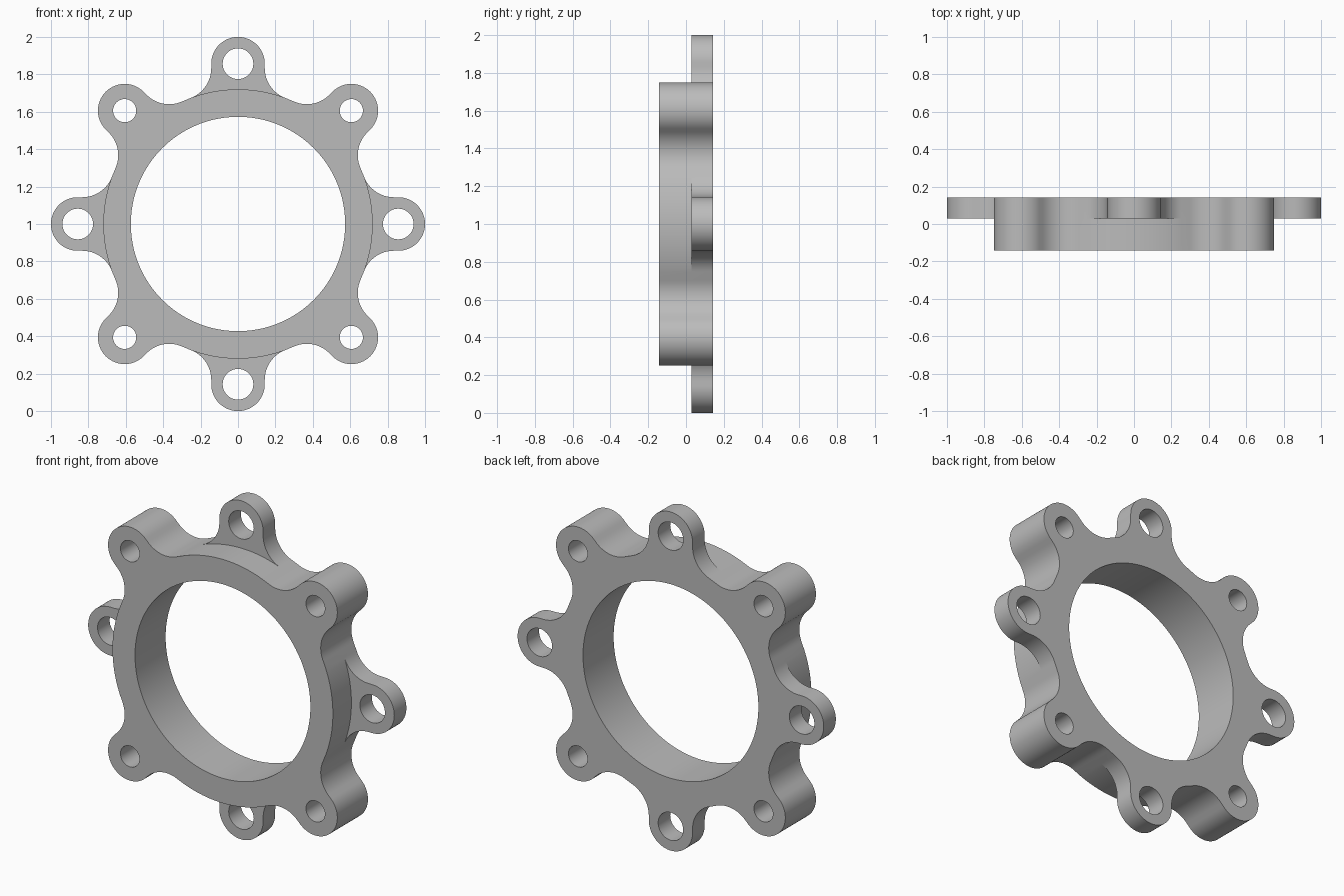
import bpy
import bmesh
from math import sin, cos, pi, hypot, sqrt, atan2
from mathutils import Matrix, Vector

cube = bpy.data.objects.get("Cube")
if cube:
    bpy.data.objects.remove(cube, do_unlink=True)

RING, BORE = 0.72, 0.573          # ring radii
PITCH, EAR, FILLET = 0.857, 0.143, 0.17
FRONT, STEP, BACK = -0.143, 0.03, 0.143
LUG_HOLE, TAB_HOLE = 0.062, 0.082


def arc(cx, cz, r, a0, a1, n):
    return [Vector((cx + r * cos(a0 + (a1 - a0) * i / n),
                    cz + r * sin(a0 + (a1 - a0) * i / n))) for i in range(n + 1)]


def circle(cx, cz, r, n):
    return arc(cx, cz, r, 0, 2 * pi, n)[:-1]


def turned(points, angle):
    return [Matrix.Rotation(angle, 2) @ p for p in points]


# One rounded ear along +x, with concave fillets running into the ring
side = EAR + FILLET
reach = sqrt((RING + FILLET) ** 2 - side ** 2)
spread = atan2(side, reach)
half = arc(PITCH, 0, EAR, 0, pi / 2, 20) + \
    arc(reach, side, FILLET, 1.5 * pi, pi + spread, 16)
ear = [Vector((p.x, -p.y)) for p in reversed(half)] + half[1:]
ring_arc = arc(0, 0, RING, -spread, spread, 24)
ring_arc[0], ring_arc[-1] = ear[0].copy(), ear[-1].copy()

# Outlines: front has four lugs, back has lugs and tabs
front_outline, back_outline, tabs, lug_holes, tab_holes = [], [], [], [], []
for k in range(4):
    a = k * pi / 2
    b = a + pi / 4
    front_outline += turned(ring_arc, a) + turned(ear, b)
    back_outline += turned(ear, a) + turned(ear, b)
    tabs.append(turned(ear + ring_arc[-2:0:-1], a))
    tab_holes.append(circle(PITCH * cos(a), PITCH * sin(a), TAB_HOLE, 40))
    lug_holes.append(circle(PITCH * cos(b), PITCH * sin(b), LUG_HOLE, 40))
bore = circle(0, 0, BORE, 128)

bm = bmesh.new()


def ring_of_verts(points, y):
    return [bm.verts.new((p.x, y, p.y + 1)) for p in points]


def wall(points, y0, y1):
    lo, hi = ring_of_verts(points, y0), ring_of_verts(points, y1)
    for i in range(len(lo)):
        bm.faces.new((lo[i - 1], lo[i], hi[i], hi[i - 1]))


def cap(loops, y, facing):
    edges = []
    for points in loops:
        vs = ring_of_verts(points, y)
        edges += [bm.edges.new((vs[i - 1], vs[i])) for i in range(len(vs))]
    bmesh.ops.triangle_fill(bm, use_beauty=True, edges=edges, normal=(0, facing, 0))


# Flat faces
cap([front_outline, bore] + lug_holes, FRONT, -1)
cap([back_outline, bore] + lug_holes + tab_holes, BACK, 1)
for tab, hole in zip(tabs, tab_holes):
    cap([tab, hole], STEP, -1)
    wall(hole, STEP, BACK)

# Outer walls, bore and lug holes
wall(front_outline, FRONT, STEP)
wall(back_outline, STEP, BACK)
for hole in [bore] + lug_holes:
    wall(hole, FRONT, BACK)

bmesh.ops.remove_doubles(bm, verts=bm.verts, dist=1e-5)
bmesh.ops.recalc_face_normals(bm, faces=bm.faces)
mesh = bpy.data.meshes.new("mounting_ring")
bm.to_mesh(mesh)
bm.free()

# Plain grey material
grey = bpy.data.materials.new("plain_grey")
grey.use_nodes = True
colour = (0.5, 0.5, 0.5, 1)
grey.diffuse_color = colour
grey.node_tree.nodes["Principled BSDF"].inputs["Base Color"].default_value = colour
mesh.materials.append(grey)

ring = bpy.data.objects.new("mounting_ring", mesh)
bpy.context.collection.objects.link(ring)
bpy.context.view_layer.objects.active = ring
ring.select_set(True)
bpy.ops.object.shade_smooth_by_angle(angle=pi / 6)
